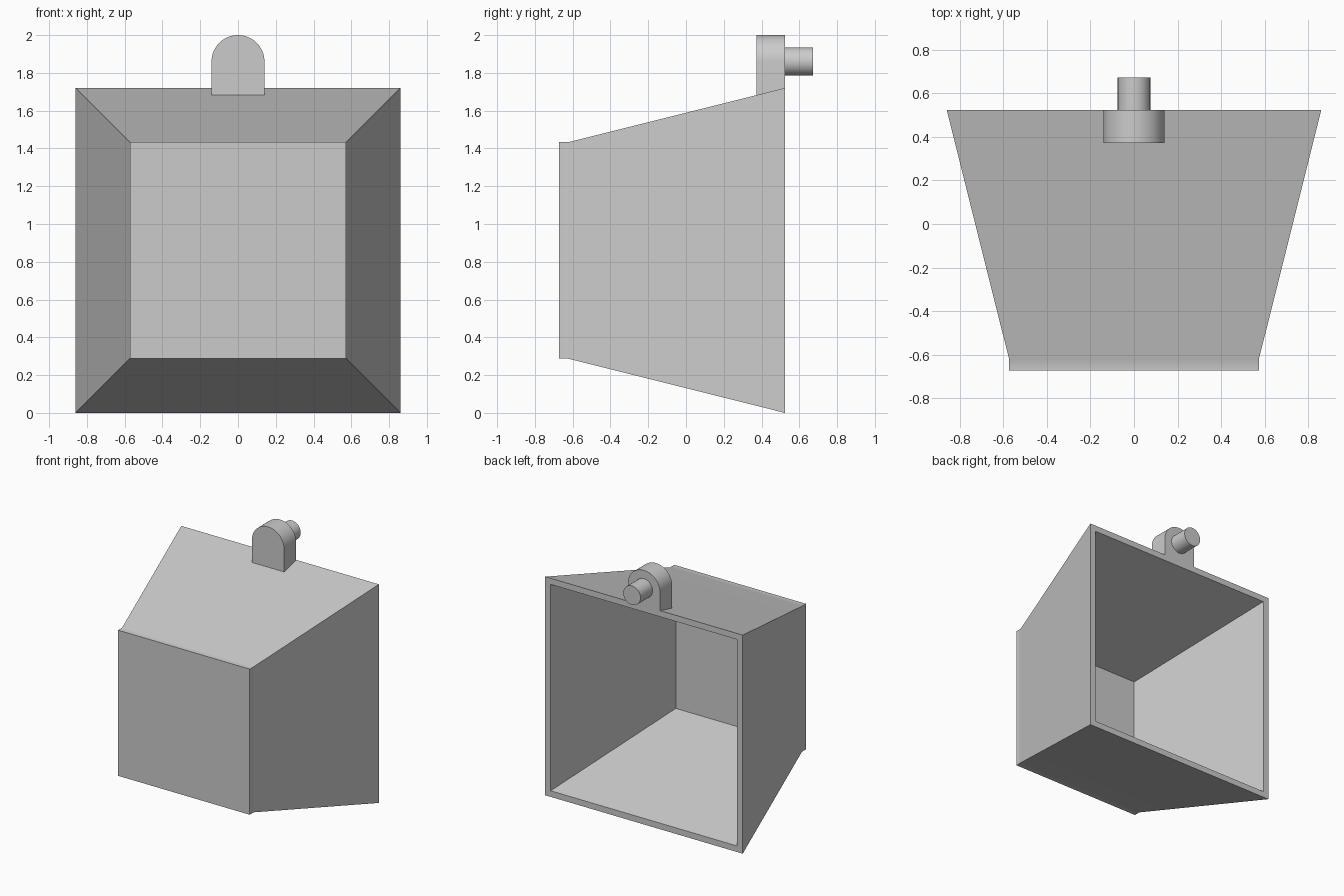
import bpy, bmesh, math
from mathutils import Matrix, Vector

cube = bpy.data.objects.get("Cube")
if cube:
    bpy.data.objects.remove(cube, do_unlink=True)

GREY = (0.6, 0.6, 0.6, 1.0)
grey = bpy.data.materials.new("plain grey")
grey.use_nodes = True
grey.diffuse_color = GREY
grey.node_tree.nodes["Principled BSDF"].inputs["Base Color"].default_value = GREY

MID_Z = 0.86      # height of the housing axis
END_Y = 0.673     # front plate face, and tip of the pin
BACK_Y = 0.523    # plane of the open rim
PIN_Z = 1.86      # centre of the lug arch and pin


def finish(bm, name):
    bmesh.ops.recalc_face_normals(bm, faces=bm.faces)
    mesh = bpy.data.meshes.new(name)
    bm.to_mesh(mesh)
    bm.free()
    mesh.materials.append(grey)
    ob = bpy.data.objects.new(name, mesh)
    bpy.context.collection.objects.link(ob)
    bpy.ops.object.select_all(action='DESELECT')
    ob.select_set(True)
    bpy.context.view_layer.objects.active = ob
    bpy.ops.object.shade_smooth_by_angle(angle=math.radians(30))
    return ob


# Hollow housing: square rings (y, half width) from the front plate, over the rim, to the inside
bm = bmesh.new()
PLATE_Y = -END_Y + 0.05
profile = [(-END_Y, 0.573), (PLATE_Y, 0.573), (BACK_Y, 0.86),
           (BACK_Y, 0.812), (PLATE_Y, 0.525)]
rings = []
for y, h in profile:
    corners = [(-h, -h), (h, -h), (h, h), (-h, h)]
    rings.append([bm.verts.new((x, y, MID_Z + z)) for x, z in corners])
for a, b in zip(rings, rings[1:]):
    for i in range(4):
        j = (i + 1) % 4
        bm.faces.new((a[i], a[j], b[j], b[i]))
bm.faces.new(rings[0])
bm.faces.new(rings[-1])
housing = finish(bm, "housing")
# Large walls stay flat; only the narrow plate edge blends
weighted = housing.modifiers.new("flat_walls", 'WEIGHTED_NORMAL')
weighted.keep_sharp = True

# Arched lug, with its foot following the sloping top
bm = bmesh.new()
R, FRONT_Y, N = 0.14, BACK_Y - 0.15, 32
arch = [(R * math.cos(math.pi * i / N), PIN_Z + R * math.sin(math.pi * i / N))
        for i in range(N + 1)]


def lug_outline(y, foot):
    return [bm.verts.new((x, y, z)) for x, z in arch + [(-R, foot), (R, foot)]]


near, far = lug_outline(FRONT_Y, 1.68), lug_outline(BACK_Y, 1.718)
bm.faces.new(near)
bm.faces.new(far)
for i in range(len(near)):
    j = (i + 1) % len(near)
    bm.faces.new((near[i], near[j], far[j], far[i]))
finish(bm, "mounting_lug")

# Round pin behind the lug
bm = bmesh.new()
START = BACK_Y - 0.005
bmesh.ops.create_cone(
    bm, cap_ends=True, segments=48, radius1=0.075, radius2=0.075, depth=END_Y - START,
    matrix=Matrix.Translation(Vector((0, (START + END_Y) / 2, PIN_Z)))
    @ Matrix.Rotation(math.pi / 2, 4, 'X'))
finish(bm, "hinge_pin")
